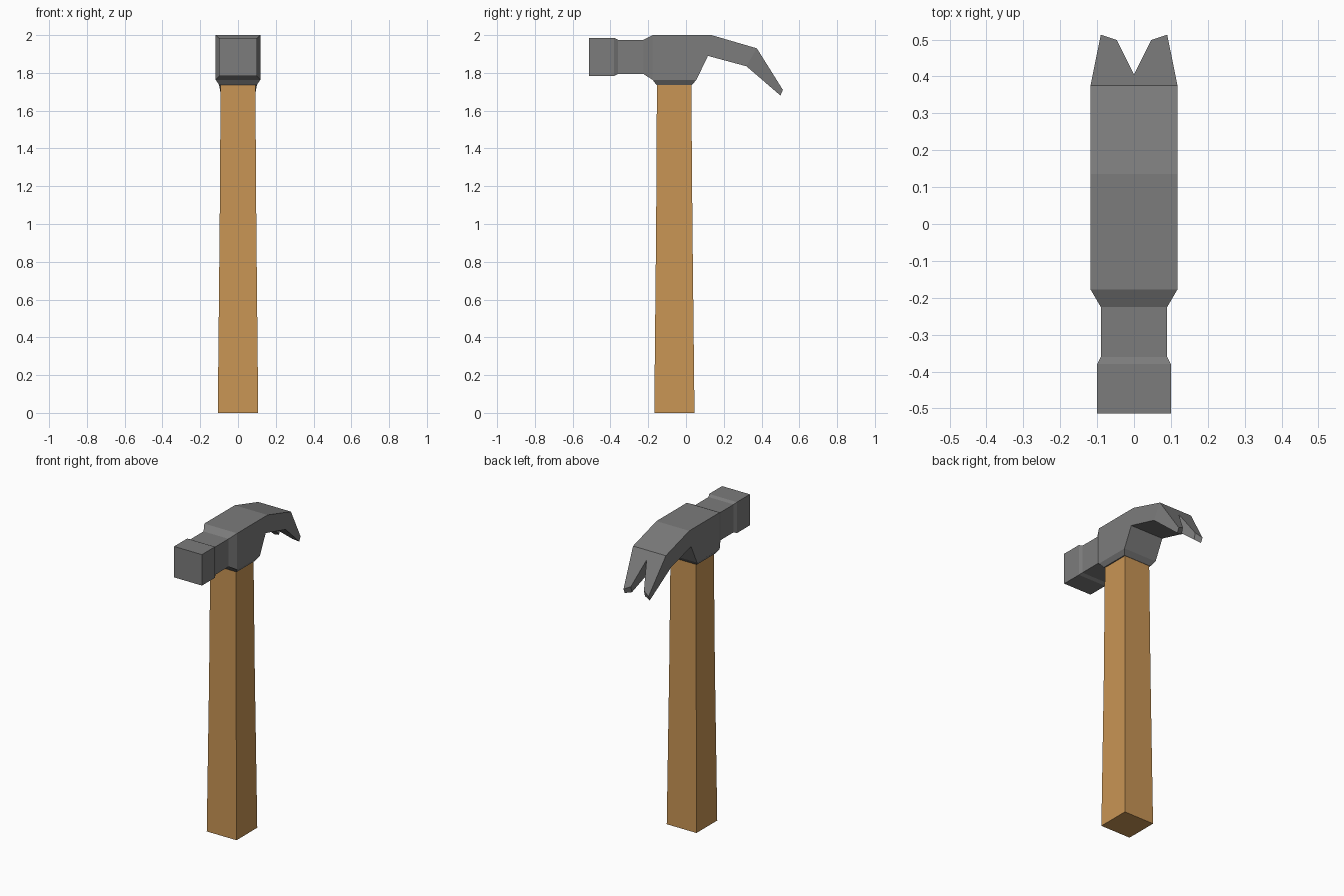
import bpy, bmesh

if "Cube" in bpy.data.objects:
    bpy.data.objects.remove(bpy.data.objects["Cube"])


def material(name, color):
    m = bpy.data.materials.new(name)
    m.diffuse_color = color
    m.use_nodes = True
    m.node_tree.nodes["Principled BSDF"].inputs["Base Color"].default_value = m.diffuse_color
    return m


def finish(name, bm, mat):
    bmesh.ops.recalc_face_normals(bm, faces=bm.faces)
    me = bpy.data.meshes.new(name)
    bm.to_mesh(me)
    bm.free()
    me.materials.append(mat)
    ob = bpy.data.objects.new(name, me)
    bpy.context.collection.objects.link(ob)
    return ob


def bridge(bm, a, b):
    n = len(a)
    for i in range(n):
        bm.faces.new((a[i], a[(i + 1) % n], b[(i + 1) % n], b[i]))


def loft(name, rings, mat):
    bm = bmesh.new()
    loops = [[bm.verts.new(p) for p in r] for r in rings]
    for a, b in zip(loops, loops[1:]):
        bridge(bm, a, b)
    bm.faces.new(loops[0])
    bm.faces.new(loops[-1])
    return finish(name, bm, mat)


def rect(hx, y0, y1, z):
    return [(-hx, y0, z), (hx, y0, z), (hx, y1, z), (-hx, y1, z)]


wood = material("wood", (0.58, 0.30, 0.09, 1))
steel = material("steel", (0.2, 0.2, 0.2, 1))

# Tapered wooden handle
loft("handle", [rect(0.107, -0.168, 0.045, 0), rect(0.097, -0.158, 0.034, 1.0),
                rect(0.092, -0.154, 0.028, 1.74)], wood)

# Head cross-sections: half width, top (y, z), bottom (y, z)
sections = [
    (0.100, (-0.513, 1.985), (-0.513, 1.784)),
    (0.100, (-0.380, 1.985), (-0.380, 1.784)),
    (0.090, (-0.360, 1.975), (-0.360, 1.794)),
    (0.090, (-0.225, 1.975), (-0.225, 1.794)),
    (0.118, (-0.177, 2.000), (-0.177, 1.763)),
    (0.118, (0.055, 2.000), (0.055, 1.763)),
    (0.118, (0.135, 2.000), (0.116, 1.890)),
    (0.118, (0.375, 1.930), (0.320, 1.835)),
]
bm = bmesh.new()
loops = []
for w, (yt, zt), (yb, zb) in sections:
    loops.append([bm.verts.new(p) for p in
                  ((-w, yt, zt), (w, yt, zt), (w, yb, zb), (-w, yb, zb))])
for i, (a, b) in enumerate(zip(loops, loops[1:])):
    if i != 4:
        bridge(bm, a, b)
    else:  # the underside is left open here for the collar
        for j in (0, 1, 3):
            k = (j + 1) % 4
            bm.faces.new((a[j], a[k], b[k], b[j]))
bm.faces.new(loops[0])

# Collar under the head, tapering to the handle
a, b = loops[4], loops[5]
top = [a[3], a[2], b[2], b[3]]
low = [bm.verts.new(p) for p in rect(0.099, -0.155, 0.030, 1.735)]
bridge(bm, top, low)
bm.faces.new(low)

# Split claw: outline continues the last section and ends in a V notch
end = loops[-1]
outer_top = [(0.09, 0.513, 1.71), (0.047, 0.499, 1.732), (0, 0.405, 1.882)]
outer_low = [(0.09, 0.500, 1.68), (0.047, 0.488, 1.692), (0, 0.365, 1.797)]


def outline(pts, right, left):
    mirrored = [(-x, y, z) for x, y, z in pts[1::-1]]
    return [right] + [bm.verts.new(p) for p in pts + mirrored] + [left]


upper = outline(outer_top, end[1], end[0])
lower = outline(outer_low, end[2], end[3])
bm.faces.new(upper)
bm.faces.new(lower)
for i in range(len(upper) - 1):
    bm.faces.new((upper[i], upper[i + 1], lower[i + 1], lower[i]))
finish("hammer_head", bm, steel)
